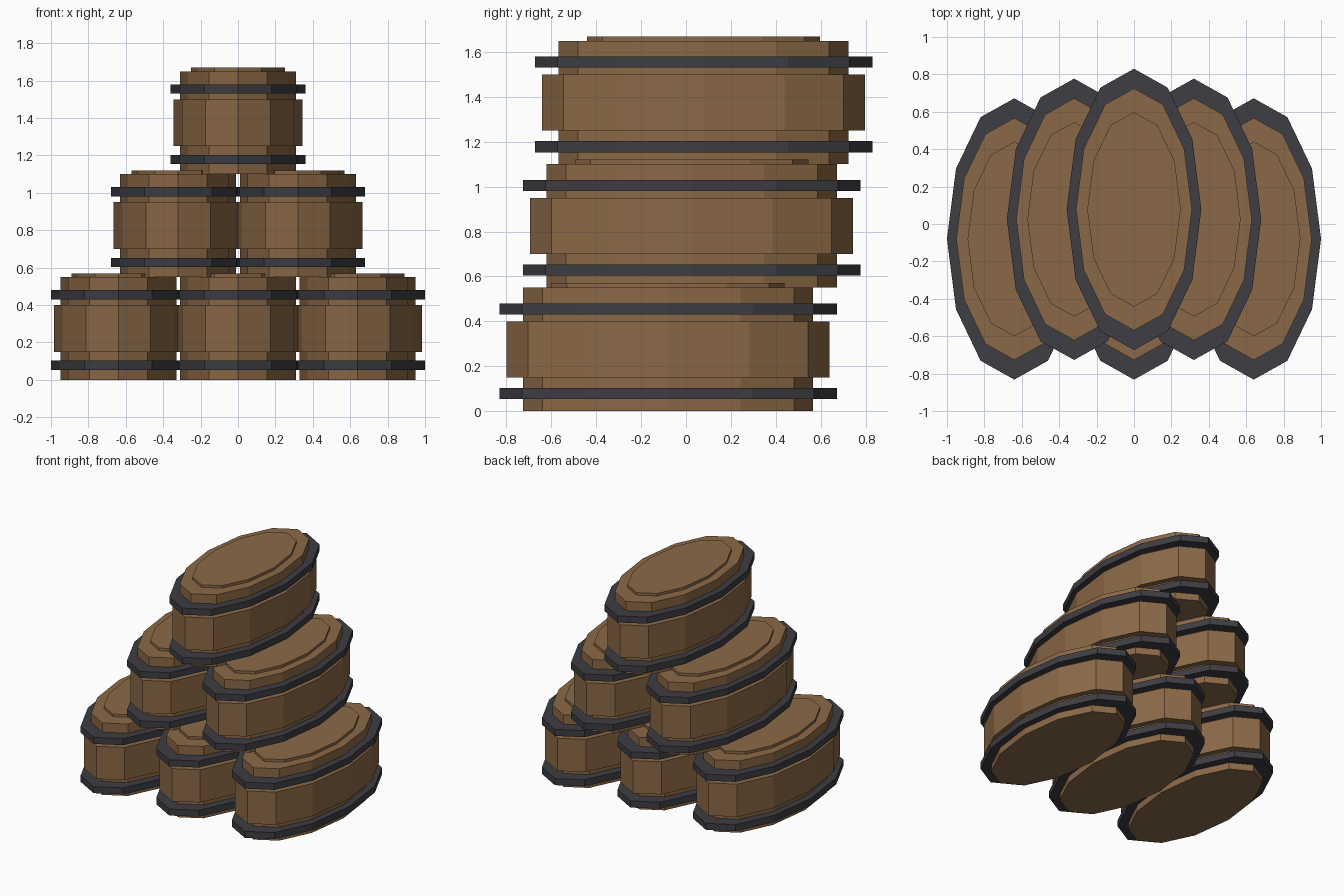
import bpy, bmesh, math

if "Cube" in bpy.data.objects:
    bpy.data.objects.remove(bpy.data.objects["Cube"])

SIDES = 12


def material(name, color):
    m = bpy.data.materials.new(name)
    m.diffuse_color = (*color, 1.0)
    m.use_nodes = True
    m.node_tree.nodes["Principled BSDF"].inputs["Base Color"].default_value = m.diffuse_color
    return m


wood = material("brown wood", (0.258, 0.141, 0.063))
iron = material("dark iron", (0.047, 0.047, 0.056))


def lathe(name, profile, center, mat):
    """Stack of flat-sided elliptical rings; profile rows are (rx, ry, z)."""
    bm = bmesh.new()
    rings = []
    for rx, ry, z in profile:
        rings.append([bm.verts.new((rx * math.cos(2 * math.pi * i / SIDES),
                                    ry * math.sin(2 * math.pi * i / SIDES), z))
                      for i in range(SIDES)])
    for low, high in zip(rings, rings[1:]):
        for i in range(SIDES):
            j = (i + 1) % SIDES
            bm.faces.new((low[i], low[j], high[j], high[i]))
    bm.faces.new(rings[0][::-1])
    bm.faces.new(rings[-1])
    bmesh.ops.recalc_face_normals(bm, faces=bm.faces[:])
    mesh = bpy.data.meshes.new(name)
    bm.to_mesh(mesh)
    bm.free()
    mesh.materials.append(mat)
    obj = bpy.data.objects.new(name, mesh)
    obj.location = center
    bpy.context.collection.objects.link(obj)


# Half widths of the barrel sections
END, BELLY, LID, HOOP = (0.31, 0.647), (0.345, 0.72), (0.25, 0.52), (0.36, 0.752)


def barrel(center):
    # Stepped wooden body with a raised lid
    lathe("barrel_body", [(*END, 0), (*END, 0.15), (*BELLY, 0.15), (*BELLY, 0.40),
                          (*END, 0.40), (*END, 0.55), (*LID, 0.55), (*LID, 0.57)],
          center, wood)
    # Iron hoops
    for name, z in (("lower_hoop", 0.053), ("upper_hoop", 0.43)):
        lathe(name, [(*HOOP, z), (*HOOP, z + 0.05)], center, iron)


# Three rows stacked as a pyramid, each row set further back
for row, y in enumerate((-0.08, 0.025, 0.078)):
    count = 3 - row
    for i in range(count):
        barrel(((i - (count - 1) / 2) * 0.64, y, row * 0.55))
